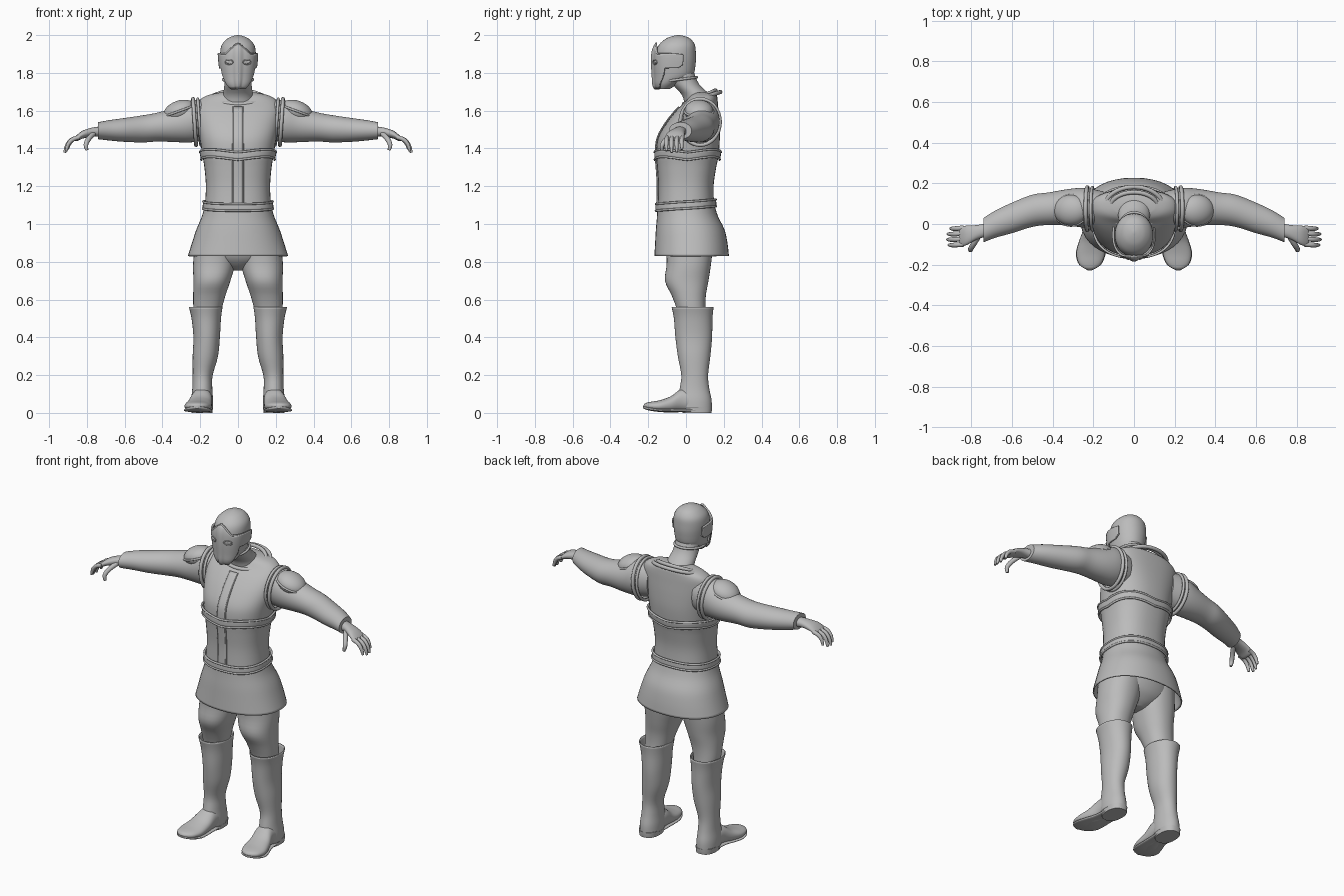
import bpy, bmesh, math
from mathutils import Matrix, Vector

cube = bpy.data.objects.get("Cube")
if cube:
    bpy.data.objects.remove(cube, do_unlink=True)

TAU = 2 * math.pi
SIDES = 40
POWER = 2.4          # slightly squared cross-sections
grey = bpy.data.materials.new("plain grey")
tone = (0.5, 0.5, 0.5, 1)
grey.diffuse_color = tone
grey.use_nodes = True
grey.node_tree.nodes["Principled BSDF"].inputs["Base Color"].default_value = tone


def finish(name, bm, mirror=False, thick=0):
    bmesh.ops.recalc_face_normals(bm, faces=bm.faces)
    mesh = bpy.data.meshes.new(name)
    bm.to_mesh(mesh)
    bm.free()
    mesh.shade_smooth()
    mesh.set_sharp_from_angle(angle=math.radians(45))
    return place(name, mesh, mirror, thick)


def place(name, data, mirror=False, thick=0):
    data.materials.append(grey)
    obj = bpy.data.objects.new(name, data)
    bpy.context.collection.objects.link(obj)
    if thick:
        solid = obj.modifiers.new("thickness", 'SOLIDIFY')
        solid.thickness = thick
        solid.offset = 0
    if mirror:
        obj.modifiers.new("mirror", 'MIRROR')
    return obj


def dense(rows, steps=4):
    """Smooth curve through the cross-section rows."""
    out = []
    for i in range(len(rows) - 1):
        a, b = rows[max(i - 1, 0)], rows[i]
        c, d = rows[i + 1], rows[min(i + 2, len(rows) - 1)]
        for s in range(steps):
            t = s / steps
            out.append([q + t / 2 * (r - p + t * (2*p - 5*q + 4*r - w + t * (3*(q - r) + w - p)))
                        for p, q, r, w in zip(a, b, c, d)])
    return out + [list(rows[-1])]


def oval(ang, ra, rb, power=POWER):
    s, c = math.sin(ang), math.cos(ang)
    e = 2 / power
    return (math.copysign(abs(s) ** e, s) * ra, -math.copysign(abs(c) ** e, c) * rb)


def sample(rows, t):
    for lo, hi in zip(rows, rows[1:]):
        if min(lo[0], hi[0]) <= t <= max(lo[0], hi[0]):
            f = (t - lo[0]) / ((hi[0] - lo[0]) or 1)
            return [p + (q - p) * f for p, q in zip(lo, hi)]
    return rows[0] if abs(t - rows[0][0]) < abs(t - rows[-1][0]) else rows[-1]


def skin(bm, rings, closed):
    for lo, hi in zip(rings, rings[1:]):
        n = len(lo)
        for i in range(n if closed else n - 1):
            j = (i + 1) % n
            bm.faces.new((lo[i], lo[j], hi[j], hi[i]))


def loft(name, axis, rows, mirror=False, capped=True, thick=0, power=POWER):
    """Rows are: position on axis, two centre coordinates, two radii."""
    bm = bmesh.new()
    rings = []
    for t, a, b, ra, rb in dense(rows):
        ring = []
        for i in range(SIDES):
            u, v = oval(TAU * i / SIDES, max(ra, .001), max(rb, .001), power)
            co = [a + u, b + v]
            co.insert("xyz".index(axis), t)
            ring.append(bm.verts.new(co))
        rings.append(ring)
    skin(bm, rings, True)
    if capped:
        bm.faces.new(rings[0])
        bm.faces.new(rings[-1])
    return finish(name, bm, mirror, thick)


def sheet(name, fn, nu, nv, closed=False, thick=.008, mirror=False):
    bm = bmesh.new()
    rings = [[bm.verts.new(fn(i / nu, j / nv)) for i in range(nu if closed else nu + 1)]
             for j in range(nv + 1)]
    skin(bm, rings, closed)
    return finish(name, bm, mirror, thick)


def cord(name, paths, radius, cyclic=False, mirror=False):
    curve = bpy.data.curves.new(name, 'CURVE')
    curve.dimensions = '3D'
    curve.bevel_depth = radius
    curve.bevel_resolution = 3
    curve.use_fill_caps = True
    for path in paths:
        spline = curve.splines.new('POLY')
        spline.points.add(len(path) - 1)
        for k, (point, co) in enumerate(zip(spline.points, path)):
            point.co = (*co, 1)
            if not cyclic:
                point.radius = 1 - .45 * (k / (len(path) - 1)) ** 3
        spline.use_cyclic_u = cyclic
        spline.use_smooth = True
    return place(name, curve, mirror)


def loop(fn, n=64):
    return [fn(TAU * i / n) for i in range(n)]


def ellipsoid(name, centre, size, tilt=0, mirror=False):
    bm = bmesh.new()
    move = Matrix.Translation(centre) @ Matrix.Rotation(tilt, 4, 'Y') @ Matrix.Diagonal((*size, 1))
    bmesh.ops.create_uvsphere(bm, u_segments=32, v_segments=16, radius=1, matrix=move)
    return finish(name, bm, mirror)


# Vest
vest_rows = [(1.08, 0, 0, .176, .15), (1.2, 0, 0, .17, .146), (1.3, 0, .004, .178, .156),
             (1.36, 0, .008, .188, .164), (1.45, 0, .015, .202, .164), (1.53, 0, .035, .216, .142),
             (1.6, 0, .06, .222, .112), (1.65, 0, .083, .208, .085), (1.68, 0, .093, .165, .07),
             (1.695, 0, .095, .1, .05)]
loft("vest", "z", vest_rows)
vest = dense(vest_rows)


def on_surface(rows, z, ang, lift):
    _, cx, cy, rx, ry = sample(rows, z)
    x, y = oval(ang, rx + lift, ry + lift)
    return Vector((cx + x, cy + y, z))


def chest_z(ang):
    return 1.36 + .015 * abs(math.sin(ang * 2))


def waist_z(ang):
    return 1.1 - .012 * math.cos(ang)


for label, line, half in (("chest_band", chest_z, .02), ("waist_band", waist_z, .018)):
    sheet(label, lambda u, v: on_surface(vest, line(u * TAU) + half * (2*v - 1), u * TAU, .008),
          64, 3, closed=True)
    for end, edge in (("upper", half), ("lower", -half)):
        cord(f"{label}_{end}_edge",
             [loop(lambda a: on_surface(vest, line(a) + edge, a, .01))], .006, cyclic=True)


# Vertical front strip
def strip_point(x, z, lift):
    _, cx, cy, rx, ry = sample(vest, z)
    return Vector((x, cy - ry * (1 - abs(x / rx) ** POWER) ** (1 / POWER) - lift, z))


sheet("front_strip", lambda u, v: strip_point(.025 * (2*u - 1), 1.1 + .52 * v, .005), 4, 30)
cord("front_strip_edges", [[strip_point(.026, 1.1 + .52 * k / 30, .005) for k in range(31)]],
     .005, mirror=True)

# Collar and armhole trims
for label, grow, drop in (("collar_outer", .012, .008), ("collar_inner", -.014, 0)):
    cord(label, [loop(lambda a: (math.sin(a) * (.13 + grow), .085 - math.cos(a) * (.085 + grow),
                                 1.675 - drop - .032 * math.cos(a)))], .011, cyclic=True)
for label, x, r in (("armhole_inner_trim", .205, .008), ("armhole_outer_trim", .23, .01)):
    cord(label, [loop(lambda a: (x + .008 * math.cos(a), .075 + .105 * math.sin(a),
                                 1.54 + .122 * math.cos(a)))], r, cyclic=True, mirror=True)

# Neck, head and helmet rim
loft("neck", "z", [(1.62, 0, .08, .095, .085), (1.68, 0, .055, .08, .075),
                   (1.74, 0, .0, .072, .07), (1.8, 0, -.025, .07, .068)], power=2)
head_rows = [(1.715, 0, -.115, .035, .03), (1.74, 0, -.1, .058, .055), (1.78, 0, -.062, .079, .095),
             (1.85, 0, -.055, .091, .106), (1.91, 0, -.053, .094, .105), (1.95, 0, -.048, .085, .094),
             (1.98, 0, -.042, .058, .066), (1.994, 0, -.04, .03, .035), (2, 0, -.04, .005, .006)]
loft("head", "z", head_rows, power=2.1)
head = dense(head_rows)
cord("helmet_rim", [loop(lambda a: (.078 * math.sin(a), -.035 - .092 * math.cos(a),
                                    1.765 + .012 * -math.cos(a)))], .007, cyclic=True)


# Face mask with peaked brow, nose ridge and side wings
def mask_point(u, v):
    a = 3.7 * (u - .5)
    w = abs(a)
    top = 1.955 - .055 * min(w / .6, 1) - .015 * max(w - 1.5, 0)
    step = min(max((w - .95) / .15, 0), 1)
    low = 1.718 + .11 * step + .09 * max(w - 1.65, 0)
    ridge = .012 * math.exp(-(a / .13) ** 2)
    return on_surface(head, low + (top - low) * v, a, .008 + ridge)


sheet("face_mask", mask_point, 60, 16, thick=.009)
cord("mask_brow_edge", [[mask_point(k / 60, 1) for k in range(61)]], .006)
cord("mask_jaw_edge", [[mask_point(k / 60, 0) for k in range(61)]], .005)
eye_y = on_surface(head, 1.857, .5, .01).y
ellipsoid("eyes", (.048, eye_y, 1.857), (.018, .008, .009), -.15, mirror=True)
cord("eye_rims", [loop(lambda a: (.048 + .021 * math.cos(a), eye_y - .006 + .01 * math.cos(a),
                                  1.857 + .012 * math.sin(a)), 24)], .003, cyclic=True, mirror=True)

# Sleeves and shoulder pads
loft("sleeves", "x", [(.15, .08, 1.55, .08, .1), (.24, .08, 1.545, .097, .112),
                      (.32, .082, 1.527, .09, .094), (.42, .075, 1.514, .08, .077),
                      (.5, .065, 1.504, .079, .072), (.6, .03, 1.498, .075, .063),
                      (.68, 0, 1.496, .067, .054), (.74, -.03, 1.494, .06, .045)],
     mirror=True, power=2)
ellipsoid("shoulder_pads", (.31, .068, 1.598), (.088, .076, .055), math.radians(20), mirror=True)
turn = Matrix.Rotation(math.radians(20), 3, 'Y')
cord("shoulder_pad_rims",
     [loop(lambda a: Vector((.31, .068, 1.598))
           + turn @ Vector((.088 * math.cos(a), .076 * math.sin(a), 0)))], .006,
     cyclic=True, mirror=True)

# Hands with four fingers and a thumb
loft("hands", "x", [(.72, -.027, 1.49, .033, .027), (.77, -.04, 1.487, .035, .024),
                    (.82, -.055, 1.474, .047, .021), (.85, -.06, 1.457, .049, .017),
                    (.862, -.06, 1.45, .042, .01)], mirror=True, power=2.2)
fingers = []
for k, reach in enumerate((.9, 1, .97, .8)):
    y = -.1 + .027 * k
    knots = [(0, 0, 0), (.04, -.003, -.014), (.065, -.004, -.042), (.078, -.003, -.082)]
    fingers.append([(.84 + reach * dx, y + dy, 1.46 + reach * dz)
                    for dx, dy, dz in dense(knots)])
cord("fingers", fingers, .012, mirror=True)
cord("thumbs", [dense([(.765, -.06, 1.478), (.79, -.1, 1.452), (.805, -.125, 1.42),
                       (.8, -.128, 1.39)])], .014, mirror=True)

# Skirt and hips
loft("skirt", "z", [(1.1, 0, 0, .172, .147), (1.04, 0, .008, .188, .158), (.97, 0, .022, .217, .178),
                    (.9, 0, .028, .24, .188), (.83, 0, .03, .262, .194)],
     capped=False, thick=.007, power=2.2)
loft("hips", "z", [(1.05, 0, .0, .16, .13), (.92, 0, .02, .21, .14), (.83, 0, .02, .2, .12),
                   (.78, 0, .02, .11, .08), (.755, 0, .02, .03, .04)], power=2)

# Legs
loft("legs", "z", [(.95, .11, .02, .11, .13), (.8, .125, .016, .112, .118),
                   (.7, .138, .004, .098, .115), (.62, .152, .015, .085, .09),
                   (.54, .162, .028, .073, .075), (.46, .164, .038, .055, .075)],
     mirror=True, power=2.2)

# Boots: shaft, foot and sole
loft("boot_shafts", "z", [(.56, .171, .035, .086, .108), (.5, .168, .038, .075, .099),
                          (.4, .166, .041, .067, .094), (.3, .173, .043, .064, .083),
                          (.2, .187, .046, .05, .068), (.13, .189, .045, .05, .075),
                          (.07, .19, .046, .055, .086), (.025, .19, .05, .055, .084)],
     mirror=True, capped=False, thick=.006, power=2.1)
loft("boot_feet", "y", [(.1, .19, .05, .04, .042), (.05, .19, .06, .053, .056),
                        (-.02, .192, .066, .056, .062), (-.08, .203, .045, .065, .043),
                        (-.14, .212, .036, .071, .031), (-.19, .216, .036, .058, .022),
                        (-.215, .217, .037, .034, .014), (-.225, .217, .037, .008, .004)],
     mirror=True, power=2.2)
loft("boot_soles", "y", [(.05, .19, .014, .056, .009), (-.03, .194, .014, .058, .009),
                         (-.1, .206, .013, .07, .009), (-.15, .213, .015, .073, .009),
                         (-.2, .216, .023, .054, .009), (-.228, .217, .03, .01, .006)],
     mirror=True, power=3)
loft("boot_heels", "z", [(0, .19, .058, .055, .077), (.015, .19, .058, .056, .079),
                         (.032, .19, .056, .058, .082)], mirror=True)
